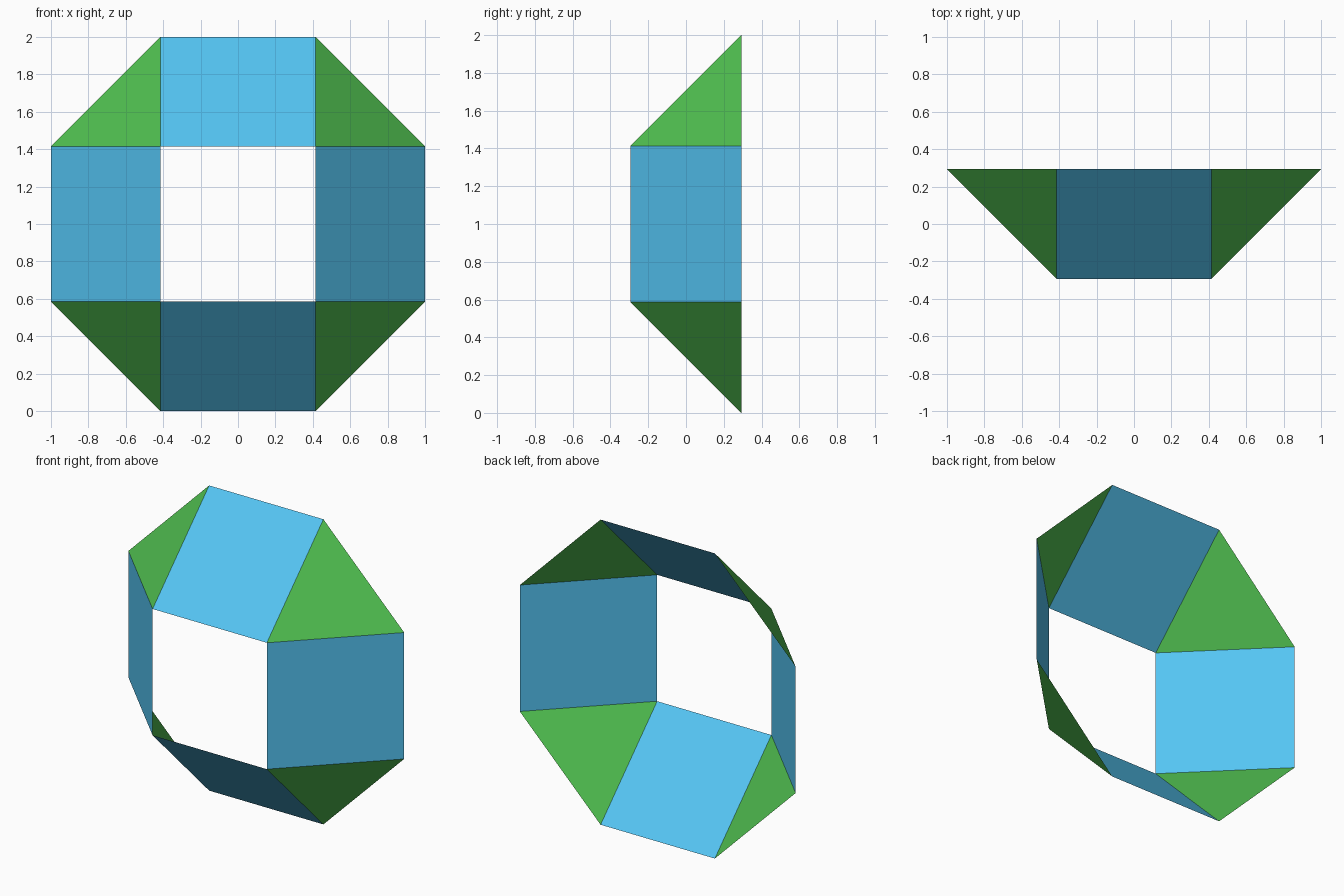
import bpy, math
from mathutils import Matrix, Vector

if "Cube" in bpy.data.objects:
    bpy.data.objects.remove(bpy.data.objects["Cube"])

A = math.sqrt(2) - 1      # half width of the square opening
H = (1 - A) / 2           # half depth of the ring


def ring(name, panel, color):
    """Repeat one panel four times around the front-to-back axis."""
    verts, faces = [], []
    for k in range(4):
        turn = Matrix.Rotation(k * math.pi / 2, 3, 'Y')
        start = len(verts)
        verts += [turn @ Vector(p) + Vector((0, 0, 1)) for p in panel]
        faces.append(range(start, len(verts)))
    mesh = bpy.data.meshes.new(name)
    mesh.from_pydata(verts, [], [list(f) for f in faces])
    obj = bpy.data.objects.new(name, mesh)
    bpy.context.collection.objects.link(obj)
    mat = bpy.data.materials.new(name + "_color")
    mat.diffuse_color = color
    mat.use_nodes = True
    mat.node_tree.nodes["Principled BSDF"].inputs["Base Color"].default_value = mat.diffuse_color
    mesh.materials.append(mat)


# sloping square sides, open at front and back
ring("square_panels", [(-A, -H, A), (A, -H, A), (A, H, 1), (-A, H, 1)],
     (0.09, 0.56, 0.90, 1))

# triangular corners between the squares
ring("triangle_panels", [(A, -H, A), (1, H, A), (A, H, 1)],
     (0.08, 0.52, 0.08, 1))
